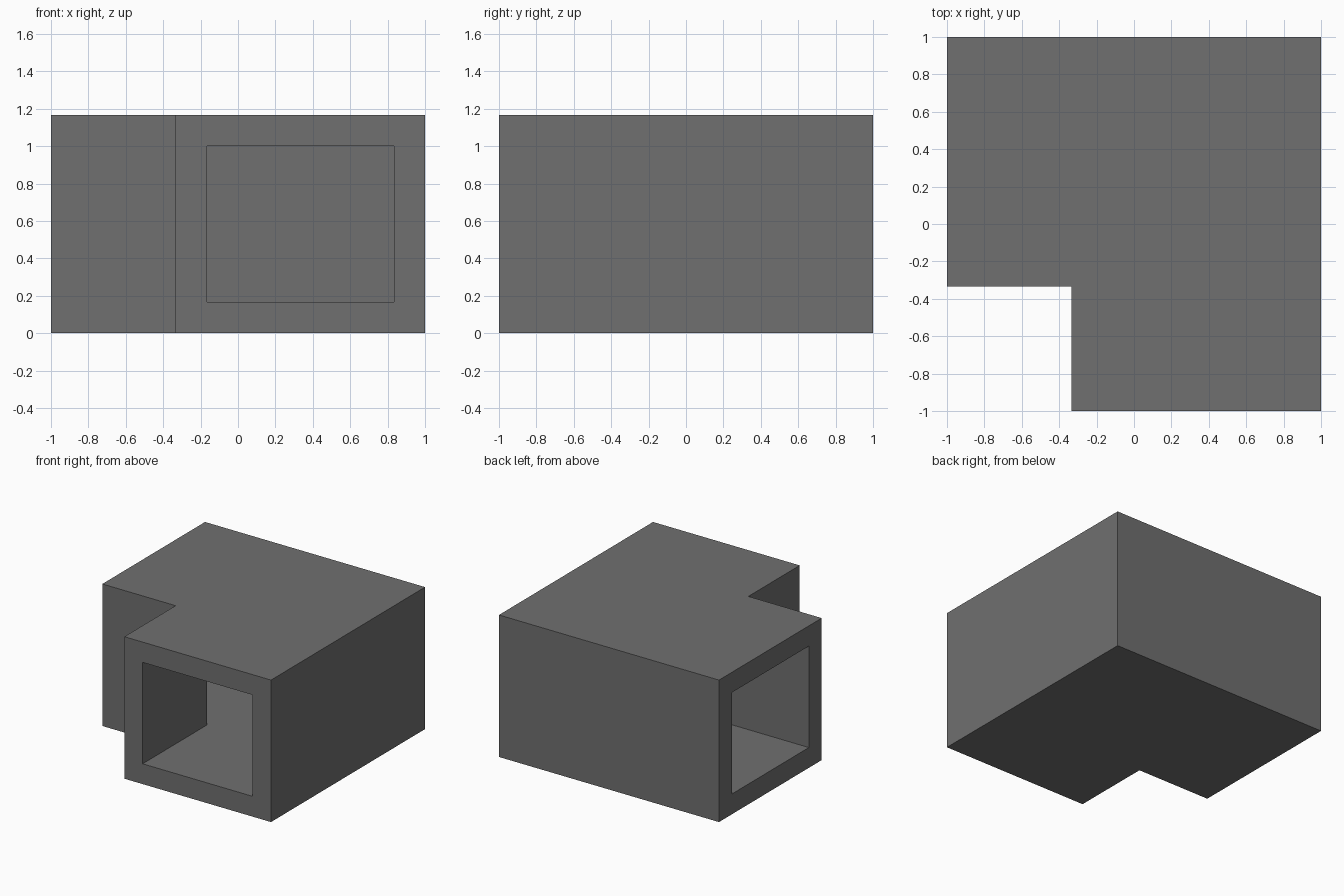
import bpy
import bmesh

cube = bpy.data.objects.get("Cube")
if cube:
    bpy.data.objects.remove(cube, do_unlink=True)

WALL = 1 / 6          # duct wall thickness
WIDTH = 4 / 3         # outer width of the duct
HEIGHT = 7 / 6        # outer height of the duct
INNER = -1 / 3        # x and y of the inside corner of the bend


def rectangle(inset):
    """Cross-section corners as (distance across the duct, height)."""
    near, far = inset, WIDTH - inset
    low, high = inset, HEIGHT - inset
    return [(near, low), (far, low), (far, high), (near, high)]


def stations(across, z):
    """Front end, mitred bend and side end of one lengthwise edge."""
    side = INNER + across
    return [(side, -1, z), (side, side, z), (-1, side, z)]


# Grey material
grey = bpy.data.materials.new("dark grey")
grey.use_nodes = True
colour = (0.16, 0.16, 0.16, 1)
grey.diffuse_color = colour
grey.node_tree.nodes["Principled BSDF"].inputs["Base Color"].default_value = colour

# Sweep the outer and inner skins around the bend
bm = bmesh.new()
skins = []
for inset in (0, WALL):
    rails = [[bm.verts.new(p) for p in stations(*corner)]
             for corner in rectangle(inset)]
    for i in range(4):
        a, b = rails[i], rails[(i + 1) % 4]
        for s in range(2):
            bm.faces.new((a[s], b[s], b[s + 1], a[s + 1]))
    skins.append(rails)

# Rims joining the two skins at both open ends
outer, inner = skins
for end in (0, 2):
    for i in range(4):
        j = (i + 1) % 4
        bm.faces.new((outer[i][end], outer[j][end], inner[j][end], inner[i][end]))

# Merge the mitre seams into clean flat faces
bmesh.ops.recalc_face_normals(bm, faces=bm.faces)
bmesh.ops.dissolve_limit(bm, angle_limit=0.01, verts=bm.verts, edges=bm.edges)

mesh = bpy.data.meshes.new("elbow_duct")
bm.to_mesh(mesh)
bm.free()
mesh.materials.append(grey)
duct = bpy.data.objects.new("elbow_duct", mesh)
bpy.context.collection.objects.link(duct)
